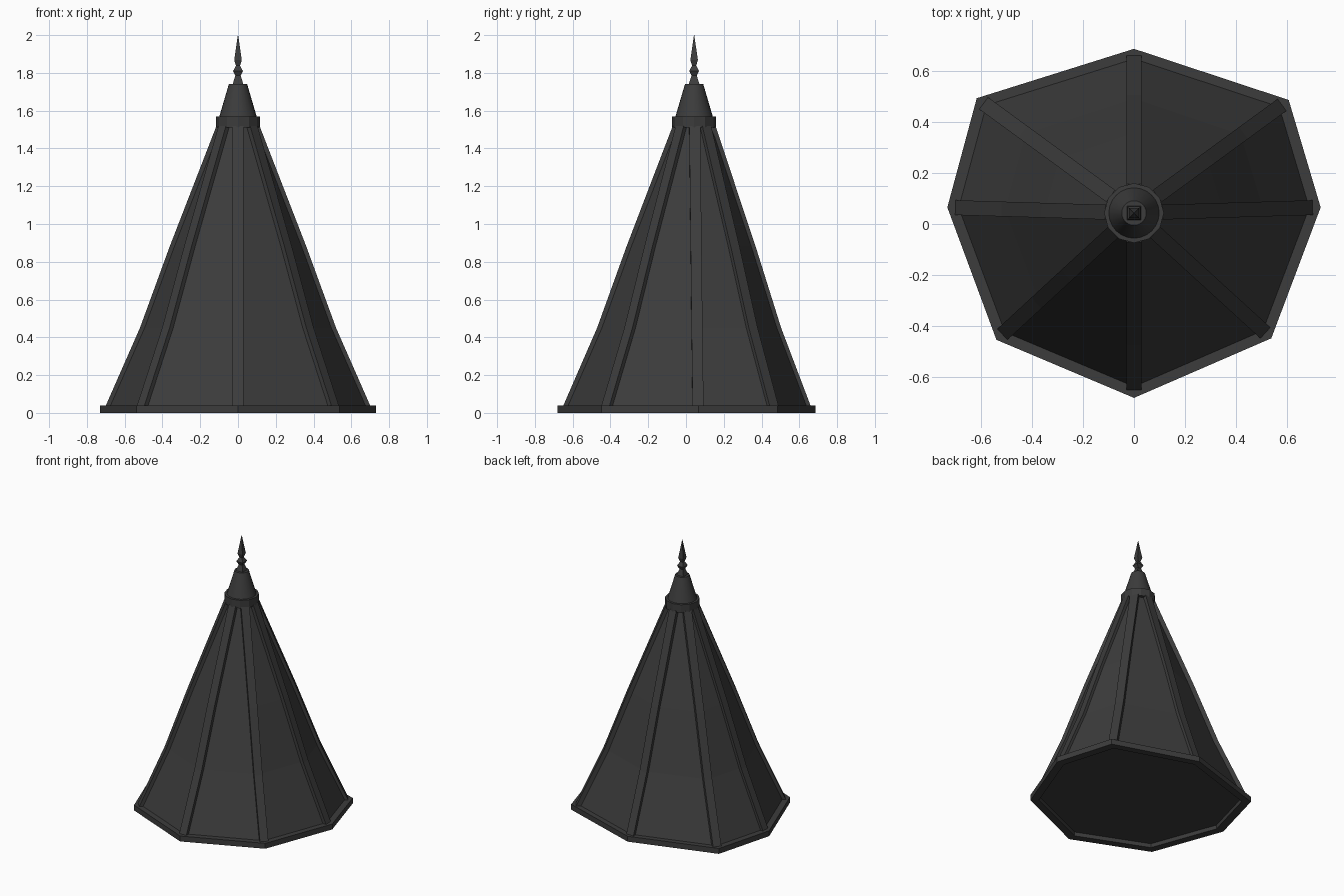
import bpy, math
from mathutils import Vector

if "Cube" in bpy.data.objects:
    bpy.data.objects.remove(bpy.data.objects["Cube"])

AX = Vector((0.0, 0.043))          # spire axis in plan
# slightly irregular octagonal eave outline (plan)
EAVE = [Vector(p) for p in [(0.73, 0.065), (0.605, 0.485), (0, 0.685), (-0.615, 0.492),
                            (-0.73, 0.065), (-0.538, -0.453), (0, -0.68), (0.537, -0.447)]]
N = len(EAVE)

mat = bpy.data.materials.new("dark_slate")
mat.diffuse_color = (0.045, 0.045, 0.045, 1)
mat.use_nodes = True
mat.node_tree.nodes["Principled BSDF"].inputs["Base Color"].default_value = mat.diffuse_color


def make(name, verts, faces):
    me = bpy.data.meshes.new(name)
    me.from_pydata([tuple(v) for v in verts], [], faces)
    me.materials.append(mat)
    ob = bpy.data.objects.new(name, me)
    bpy.context.collection.objects.link(ob)
    return ob


def loft(name, rings, close=False, caps=True):
    """Skin a list of equal-length rings; close joins the last to the first."""
    n, m = len(rings[0]), len(rings)
    verts = [v for r in rings for v in r]
    faces = []
    for k in range(m if close else m - 1):
        a, b = k * n, ((k + 1) % m) * n
        faces += [(a + i, a + (i + 1) % n, b + (i + 1) % n, b + i) for i in range(n)]
    if caps and not close:
        faces += [tuple(reversed(range(n))), tuple(range((m - 1) * n, m * n))]
    return make(name, verts, faces)


def lathe(name, profile, sides, phase=0.0):
    return loft(name, [[(AX.x + r * math.cos(phase + 2 * math.pi * i / sides),
                         AX.y + r * math.sin(phase + 2 * math.pi * i / sides), z)
                        for i in range(sides)] for r, z in profile])


def eave_ring(s, z):
    return [(*(AX + (p - AX) * s), z) for p in EAVE]


def roof_ring(z):
    """Roof outline at height z, tapering to a small even octagon with a light flare."""
    t = (z - 0.03) / 1.49
    sag = {0.45: 0.965, 0.88: 0.985}.get(z, 1.0)
    out = []
    for p in EAVE:
        d = p - AX
        out.append((*(AX + (d * 0.945 * (1 - t) + d.normalized() * 0.10 * t) * sag), z))
    return out


# eave rim: a flat hollow octagonal band
loft("eave_rim", [eave_ring(1.0, 0), eave_ring(1.0, 0.04),
                  eave_ring(0.92, 0.04), eave_ring(0.92, 0)], close=True)

# roof panels, closed underneath by a soffit
rings = [roof_ring(z) for z in (0.03, 0.45, 0.88, 1.52)]
loft("roof_panels", rings)

# hip ribs along each corner
for i in range(N):
    d = (EAVE[i] - AX).normalized()
    s = Vector((-d.y, d.x)) * 0.029
    secs = []
    for r in rings:
        c = Vector(r[i])
        xy = c.xy
        secs.append([(*(xy + d * o + s * w), c.z)
                     for o, w in ((-0.03, -1), (0.013, -1), (0.013, 1), (-0.03, 1))])
    loft(f"hip_rib_{i + 1}", secs)

# collar and cap above the ribs
lathe("collar", [(0.117, 1.51), (0.117, 1.57)], 12)
cap = lathe("cap", [(0.1, 1.565), (0.048, 1.742)], 24)

# four-sided pointed finial
lathe("finial", [(r * math.sqrt(2), z) for r, z in
                 ((0.03, 1.735), (0.014, 1.785), (0.026, 1.81), (0.011, 1.838),
                  (0.02, 1.868), (0.0008, 2.0))], 4, math.pi / 4)

bpy.ops.object.select_all(action='DESELECT')
cap.select_set(True)
bpy.context.view_layer.objects.active = cap
bpy.ops.object.shade_smooth_by_angle(angle=math.radians(30))
